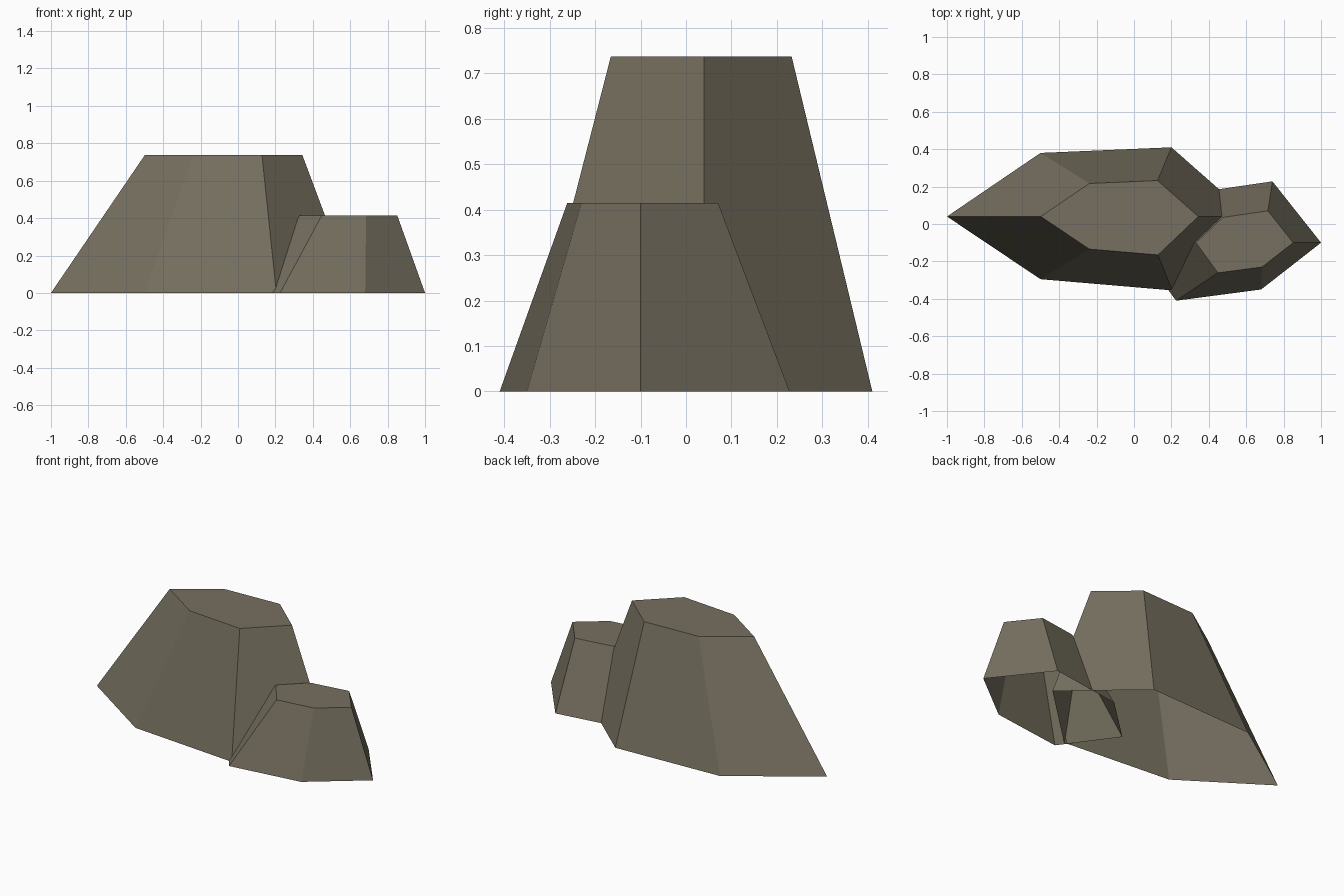
import bpy
import bmesh

if "Cube" in bpy.data.objects:
    bpy.data.objects.remove(bpy.data.objects["Cube"])

stone = bpy.data.materials.new("grey brown stone")
stone.diffuse_color = (0.18, 0.161, 0.115, 1.0)
stone.use_nodes = True
stone.node_tree.nodes["Principled BSDF"].inputs["Base Color"].default_value = stone.diffuse_color


def make_rock(name, outline, center, taper, height):
    """Tapered, flat-topped rock shell, open underneath."""
    cx, cy = center
    bm = bmesh.new()
    base = [bm.verts.new((x, y, 0)) for x, y in outline]
    top = [bm.verts.new((cx + (x - cx) * taper, cy + (y - cy) * taper, height))
           for x, y in outline]
    n = len(outline)
    for i in range(n):
        j = (i + 1) % n
        bm.faces.new((base[i], base[j], top[j], top[i]))
    bm.faces.new(top)
    mesh = bpy.data.meshes.new(name)
    bm.to_mesh(mesh)
    bm.free()
    mesh.materials.append(stone)
    obj = bpy.data.objects.new(name, mesh)
    bpy.context.collection.objects.link(obj)
    return obj


# Large rock on the left (outline counter-clockwise)
make_rock("large_rock",
          [(-1.0, 0.04), (-0.5, -0.295), (0.205, -0.355),
           (0.62, 0.04), (0.2, 0.41), (-0.5, 0.38)],
          (0.045, 0.04), 0.52, 0.737)

# Small rock on the right, partly sunk into the large one
make_rock("small_rock",
          [(1.0, -0.1), (0.74, 0.228), (0.276, 0.16),
           (0.0, -0.1), (0.225, -0.41), (0.68, -0.35)][::-1],
          (0.69, -0.1), 0.52, 0.415)

# Make the small rock's faces point outward like the large one's
for obj in bpy.context.collection.objects:
    bm = bmesh.new()
    bm.from_mesh(obj.data)
    bmesh.ops.recalc_face_normals(bm, faces=bm.faces)
    top = max(bm.faces, key=lambda f: f.calc_center_median().z)
    if top.normal.z < 0:
        bmesh.ops.reverse_faces(bm, faces=bm.faces)
    bm.to_mesh(obj.data)
    bm.free()
